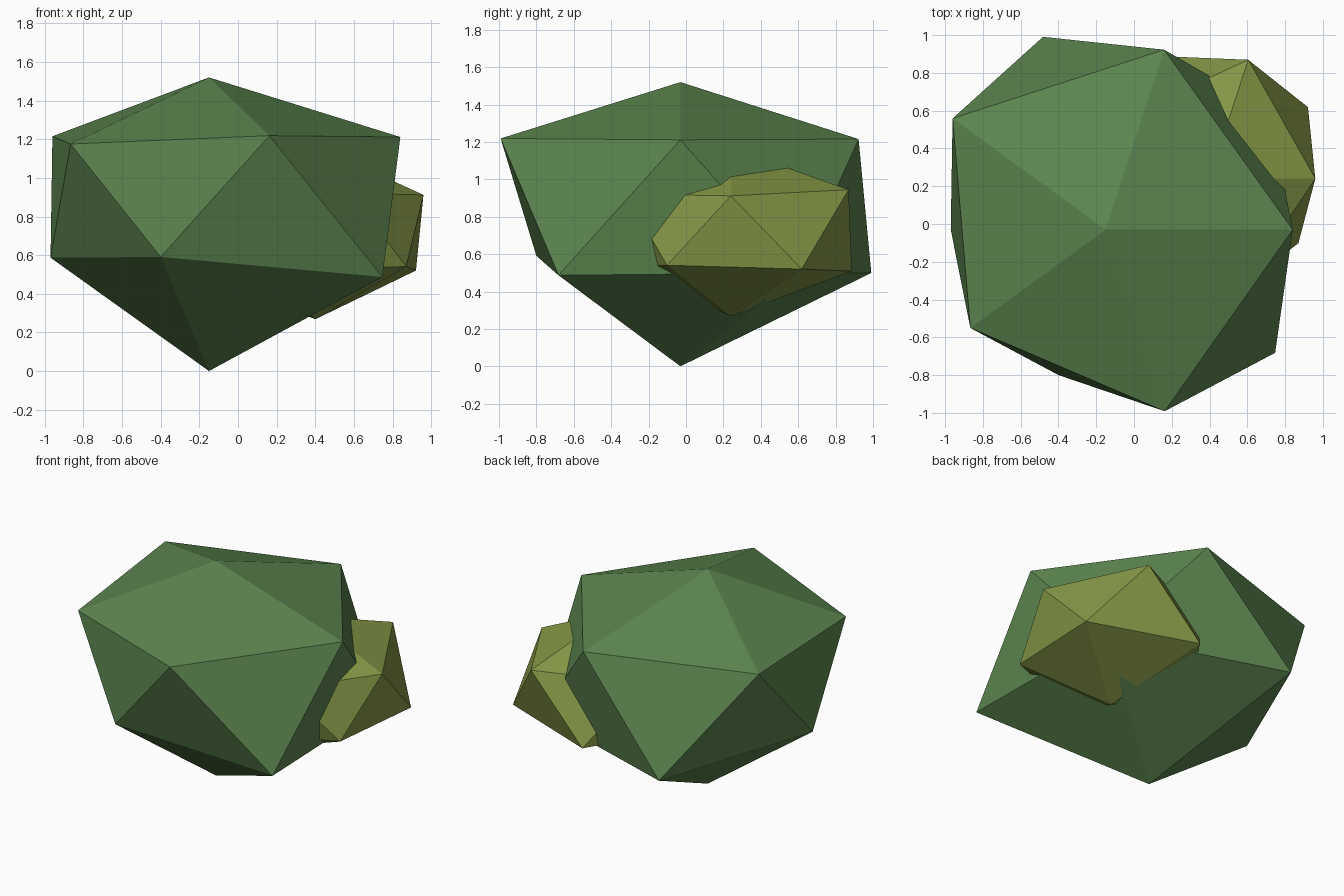
import bpy
import bmesh
import math

cube = bpy.data.objects.get("Cube")
if cube:
    bpy.data.objects.remove(cube, do_unlink=True)


def flat_material(name, colour):
    mat = bpy.data.materials.new(name)
    mat.use_nodes = True
    mat.diffuse_color = (*colour, 1)
    mat.node_tree.nodes["Principled BSDF"].inputs["Base Color"].default_value = (*colour, 1)
    return mat


def ring_order(vert):
    # Bottom to top, then anticlockwise from +x
    angle = round(math.degrees(math.atan2(vert.co.y, vert.co.x))) % 360
    return round(vert.co.z, 2), angle


def leaf_clump(name, centre, squash, reach, material):
    """Irregular icosahedron: each corner is pushed out by its own reach."""
    bm = bmesh.new()
    bmesh.ops.create_icosphere(bm, subdivisions=1, radius=1)
    for vert, amount in zip(sorted(bm.verts, key=ring_order), reach):
        vert.co *= amount
        vert.co.z *= squash
    mesh = bpy.data.meshes.new(name)
    bm.to_mesh(mesh)
    bm.free()
    mesh.materials.append(material)
    clump = bpy.data.objects.new(name, mesh)
    clump.location = centre
    bpy.context.collection.objects.link(clump)
    return clump


leaf_green = flat_material("leaf green", (0.107, 0.235, 0.078))
olive_green = flat_material("olive green", (0.231, 0.305, 0.061))

# Reach values: bottom point, lower ring, upper ring, top point
leaf_clump("large_leaf_clump", (-0.15, -0.03, 0.87), 0.69,
           [1.26,
            1.2, 1.2, 0.917, 0.905, 1.24,
            1.107, 1.12, 1.12, 0.99, 1.13,
            0.942], leaf_green)

leaf_clump("small_leaf_clump", (0.40, 0.24, 0.73), 0.65,
           [0.71,
            0.72, 0.76, 0.7, 0.7, 0.65,
            0.626, 0.74, 0.62, 0.7, 0.66,
            0.677], olive_green)
